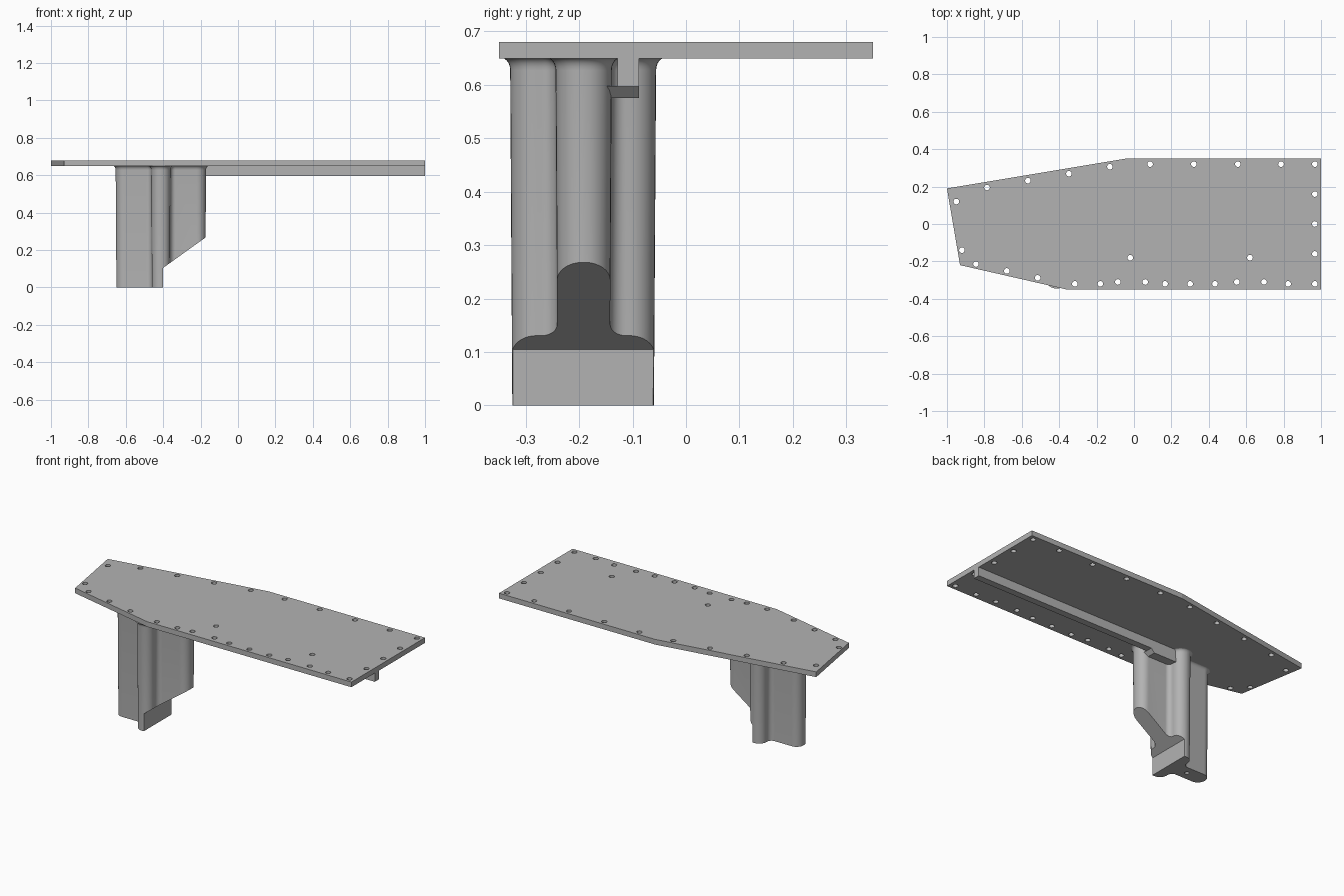
import bpy, bmesh, math
from mathutils import Vector

cube = bpy.data.objects.get("Cube")
if cube:
    bpy.data.objects.remove(cube, do_unlink=True)

grey = bpy.data.materials.new("plain grey")
grey.use_nodes = True
colour = (0.45, 0.45, 0.45, 1)
grey.diffuse_color = colour
grey.node_tree.nodes["Principled BSDF"].inputs["Base Color"].default_value = colour


def loft(name, rings):
    """Skin a stack of equal-length closed rings and cap both ends."""
    bm = bmesh.new()
    rows = [[bm.verts.new(p) for p in ring] for ring in rings]
    n = len(rows[0])
    for low, high in zip(rows, rows[1:]):
        for i in range(n):
            j = (i + 1) % n
            bm.faces.new((low[i], low[j], high[j], high[i]))
    bm.faces.new(rows[0][::-1])
    bm.faces.new(rows[-1])
    bmesh.ops.recalc_face_normals(bm, faces=bm.faces)
    return finish(name, bm)


def finish(name, bm):
    mesh = bpy.data.meshes.new(name)
    bm.to_mesh(mesh)
    bm.free()
    mesh.materials.append(grey)
    obj = bpy.data.objects.new(name, mesh)
    bpy.context.collection.objects.link(obj)
    return obj


def slab(name, outline, z0, z1):
    return loft(name, [[(x, y, z) for x, y in outline] for z in (z0, z1)])


def side_prism(name, outline, y0, y1):
    return loft(name, [[(x, y, z) for x, z in outline] for y in (y0, y1)])


def drills(name, spots, radius, z, depth):
    bm = bmesh.new()
    for x, y in spots:
        made = bmesh.ops.create_cone(bm, cap_ends=True, segments=20, radius1=radius,
                                     radius2=radius, depth=depth)
        bmesh.ops.translate(bm, verts=made["verts"], vec=(x, y, z))
    return finish(name, bm)


def cut(obj, cutter):
    cutter.hide_render = True
    mod = obj.modifiers.new("cut", "BOOLEAN")
    mod.operation, mod.solver, mod.object = "DIFFERENCE", "EXACT", cutter
    bpy.context.view_layer.update()
    graph = bpy.context.evaluated_depsgraph_get()
    mesh = bpy.data.meshes.new_from_object(obj.evaluated_get(graph))
    obj.modifiers.clear()
    obj.data = mesh
    bpy.data.objects.remove(cutter, do_unlink=True)


# Top plate with its row of edge holes
PLATE_BOTTOM, PLATE_TOP = 0.649, 0.68
plate = slab("top_plate", [(-1, 0.19), (-0.93, -0.22), (-0.36, -0.35), (1, -0.35),
                           (1, 0.35), (-0.04, 0.35)], PLATE_BOTTOM, PLATE_TOP)
holes = [(-0.95, 0.12), (-0.92, -0.14), (-0.02, -0.18), (0.62, -0.18)]
holes += [(-0.786 + 0.219 * i, 0.195 + 0.037 * i) for i in range(4)]
holes += [(x, 0.32) for x in (0.086, 0.32, 0.555, 0.786)]
holes += [(0.967, 0.16 * i) for i in range(-2, 3)]
holes += [(x, -0.32) for x in (-0.316, -0.18, 0.166, 0.3, 0.433, 0.824)]
holes += [(x, -0.31) for x in (-0.086, 0.06, 0.55, 0.695)]
holes += [(-0.845 + 0.165 * i, -0.214 - 0.037 * i) for i in range(3)]
cut(plate, drills("plate_drills", holes, 0.015, 0.66, 0.2))


# Leg: cross-shaped section with rounded ends and filleted inner corners
def leg_section(grow, z, steps=8):
    x0, x1, x2, x3 = -0.65 - grow, -0.46 - grow, -0.365 + grow, -0.175 + grow
    y0, y1, y2, y3 = -0.325 - grow, -0.24 - grow, -0.143 + grow, -0.06 + grow
    corners = [(x0, y1), (x1, y1), (x1, y0), (x2, y0), (x2, y1), (x3, y1),
               (x3, y2), (x2, y2), (x2, y3), (x1, y3), (x1, y2), (x0, y2)]
    ring = []
    for i, c in enumerate(corners):
        a, p, b = Vector(corners[i - 1]), Vector(c), Vector(corners[(i + 1) % 12])
        u, v = (a - p).normalized(), (b - p).normalized()
        inner = i in (1, 4, 7, 10)
        r = 0.03 - grow if inner else 0.046 + grow
        for k in range(steps + 1):
            t = math.pi / 2 * k / steps
            q = p + u * r * (1 - math.sin(t)) + v * r * (1 - math.cos(t))
            ring.append((q.x, q.y, z))
    return ring


levels = [(0, 0), (0.004, 0.627)]
for k in range(1, 6):
    t = math.pi / 2 * k / 5
    levels.append((0.004 + 0.016 * (1 - math.cos(t)), 0.627 + 0.023 * math.sin(t)))
leg = loft("leg", [leg_section(g, z) for g, z in levels])

# Sloping underside of the leg and the screw hole in its foot
cut(leg, side_prism("slope_cutter", [(-0.40, -0.1), (-0.40, 0.105), (0.0, 0.392),
                                     (0.0, -0.1)], -0.5, 0.1))
cut(leg, drills("foot_drill", [(-0.525, -0.19)], 0.012, 0, 0.2))

# Stiffening rail under the plate, and the chamfered stop where it meets the leg
side_prism("rail", [(-0.36, 0.597), (1, 0.597), (1, 0.65), (-0.36, 0.65)], -0.128, -0.088)
side_prism("rail_stop", [(-0.37, 0.575), (-0.215, 0.575), (-0.193, 0.598), (-0.37, 0.598)],
           -0.155, -0.088)

# Smooth the leg's round surfaces while keeping its cut edges sharp
bpy.ops.object.select_all(action="DESELECT")
leg.select_set(True)
bpy.context.view_layer.objects.active = leg
bpy.ops.object.shade_smooth_by_angle(angle=math.radians(30))
